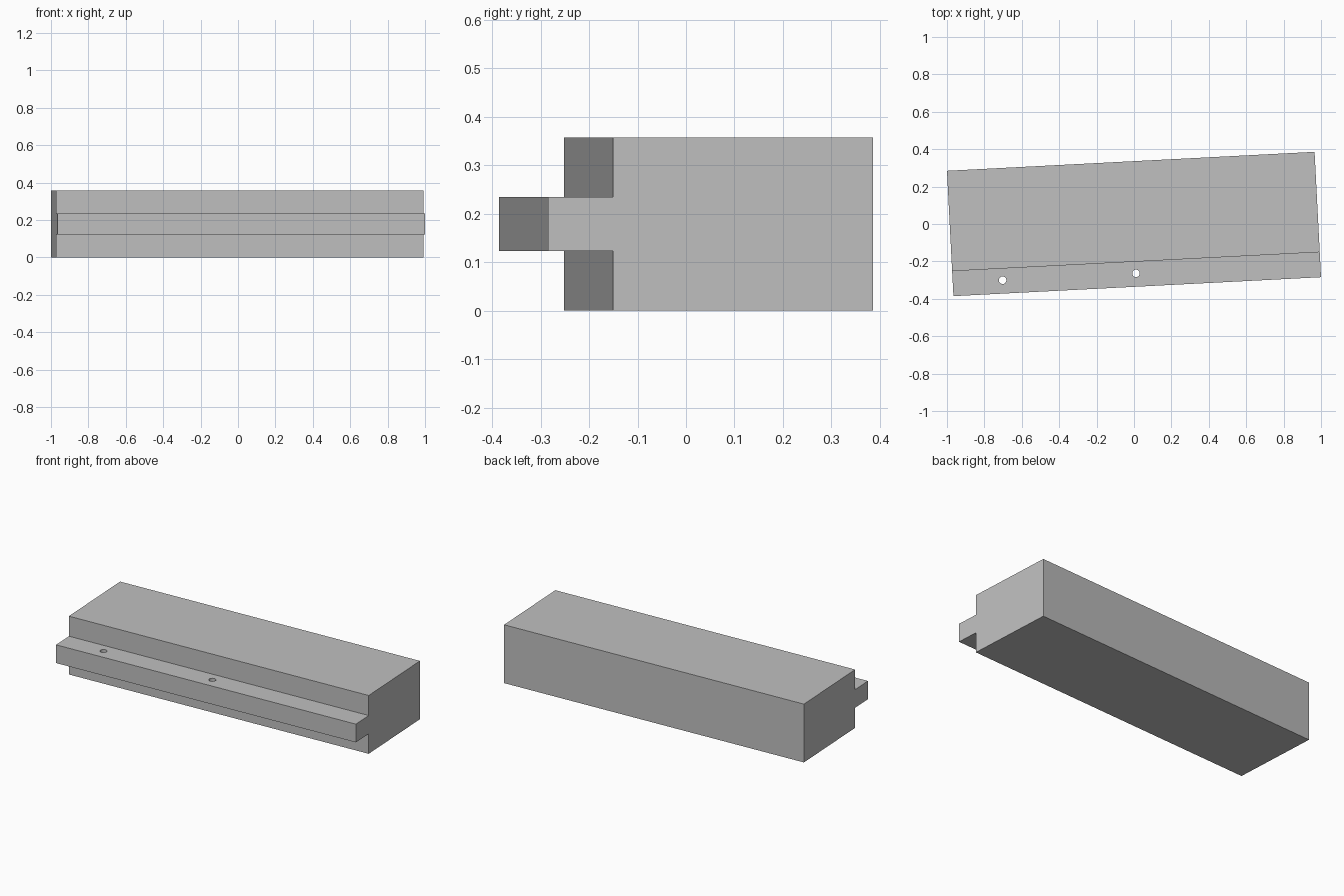
import bpy, bmesh, math
from mathutils import Matrix

cube = bpy.data.objects.get("Cube")
if cube:
    bpy.data.objects.remove(cube, do_unlink=True)

LENGTH, HEIGHT = 1.968, 0.358
FRONT, SHOULDER, BACK = -0.3355, -0.2015, 0.3355
TONGUE_LOW, TONGUE_HIGH = 0.123, 0.235
TURN = Matrix.Rotation(math.radians(2.95), 4, "Z")

grey = bpy.data.materials.new("light grey")
grey.use_nodes = True
colour = (0.527, 0.527, 0.527, 1)
grey.diffuse_color = colour
grey.node_tree.nodes["Principled BSDF"].inputs["Base Color"].default_value = colour


def add_object(name, bm):
    bmesh.ops.recalc_face_normals(bm, faces=bm.faces)
    mesh = bpy.data.meshes.new(name)
    bm.to_mesh(mesh)
    bm.free()
    mesh.materials.append(grey)
    obj = bpy.data.objects.new(name, mesh)
    obj.matrix_world = TURN
    bpy.context.collection.objects.link(obj)
    return obj


# Block with a tongue along the front: side profile extruded along its length
profile = [(BACK, 0), (BACK, HEIGHT), (SHOULDER, HEIGHT), (SHOULDER, TONGUE_HIGH),
           (FRONT, TONGUE_HIGH), (FRONT, TONGUE_LOW), (SHOULDER, TONGUE_LOW), (SHOULDER, 0)]
bm = bmesh.new()
end = bm.faces.new([bm.verts.new((-LENGTH / 2, y, z)) for y, z in profile])
extruded = bmesh.ops.extrude_face_region(bm, geom=[end], use_keep_orig=True)
bmesh.ops.translate(bm, vec=(LENGTH, 0, 0),
                    verts=[v for v in extruded["geom"] if isinstance(v, bmesh.types.BMVert)])
block = add_object("tongued_block", bm)

# Two round pin holes through the tongue
bm = bmesh.new()
for x in (-0.717, -0.003):
    bmesh.ops.create_cone(bm, cap_ends=True, segments=32, radius1=0.02, radius2=0.02,
                          depth=0.2, matrix=Matrix.Translation(
                              (x, -0.264, (TONGUE_LOW + TONGUE_HIGH) / 2)))
cutter = add_object("pin_hole_cutter", bm)
cutter.hide_render = True

cut = block.modifiers.new("pin holes", "BOOLEAN")
cut.operation = "DIFFERENCE"
cut.solver = "EXACT"
cut.object = cutter
bpy.context.view_layer.objects.active = block
block.select_set(True)
bpy.ops.object.modifier_apply(modifier=cut.name)
bpy.data.objects.remove(cutter, do_unlink=True)

# Smooth hole walls, crisp block edges
bpy.ops.object.shade_smooth_by_angle(angle=math.radians(30))
